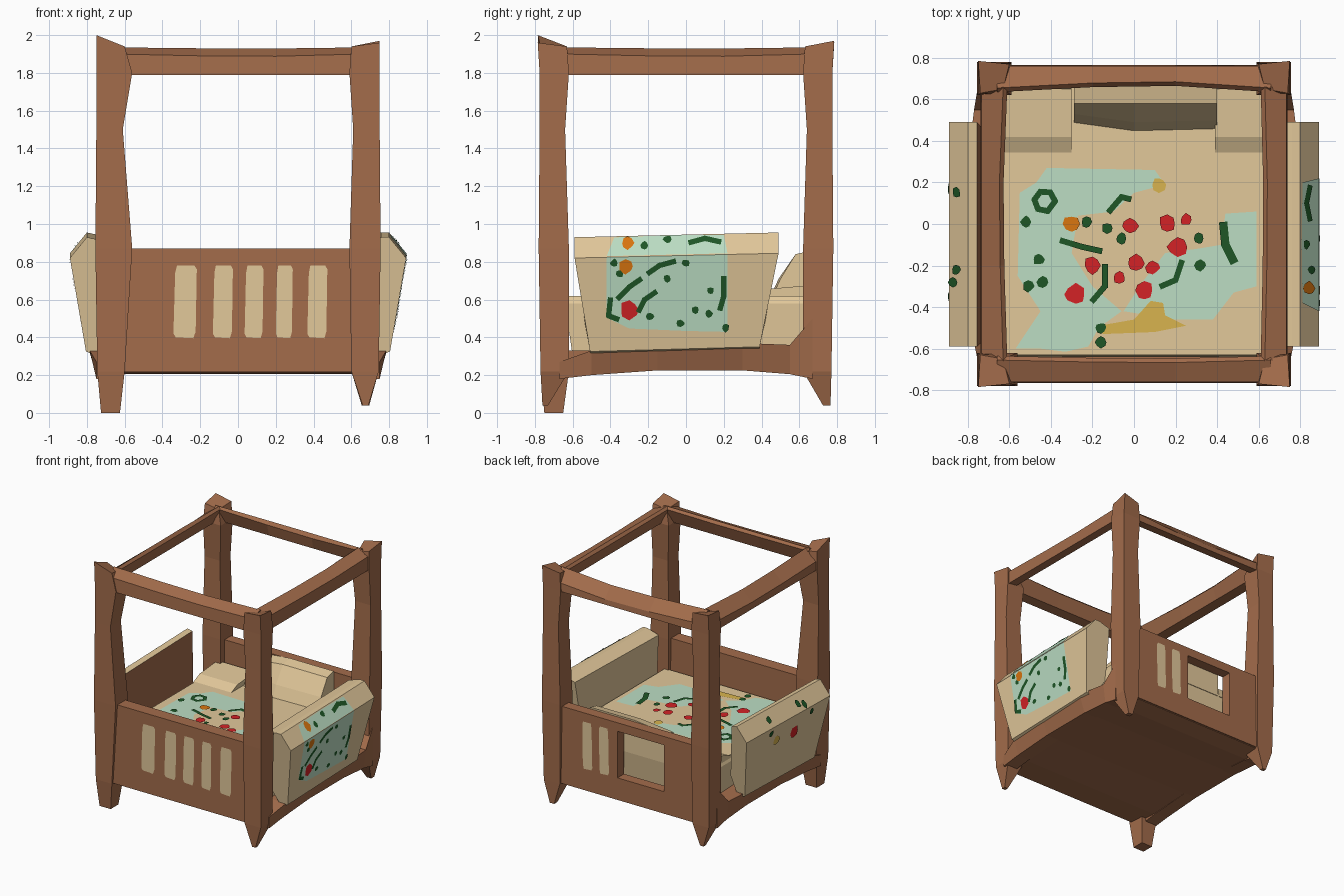
import bpy, bmesh, math, random
from mathutils import Vector

if "Cube" in bpy.data.objects:
    bpy.data.objects.remove(bpy.data.objects["Cube"])

random.seed(4)


def material(name, r, g, b):
    lin = lambda c: ((c / 255 + 0.055) / 1.055) ** 2.4 if c > 10 else c / 255 / 12.92
    m = bpy.data.materials.new(name)
    m.diffuse_color = (lin(r), lin(g), lin(b), 1)
    m.use_nodes = True
    m.node_tree.nodes["Principled BSDF"].inputs["Base Color"].default_value = m.diffuse_color
    return m


WOOD = material("brown wood", 163, 108, 75)
CREAM = material("cream cloth", 226, 200, 154)
MINT = material("mint green", 188, 222, 196)
GREEN = material("dark green", 30, 86, 38)
RED = material("red", 212, 34, 38)
ORANGE = material("orange", 218, 118, 16)
YELLOW = material("mustard yellow", 217, 180, 78)


def finish(name, bm, *mats):
    me = bpy.data.meshes.new(name)
    bm.to_mesh(me)
    bm.free()
    for m in mats:
        me.materials.append(m)
    ob = bpy.data.objects.new(name, me)
    bpy.context.collection.objects.link(ob)
    return ob


def loft(name, rings, *mats, rule=None):
    """Skin a row of matching rings and cap both ends."""
    bm = bmesh.new()
    vs = [[bm.verts.new(p) for p in r] for r in rings]
    n = len(vs[0])
    for a, b in zip(vs, vs[1:]):
        for i in range(n):
            j = (i + 1) % n
            bm.faces.new((a[i], a[j], b[j], b[i]))
    bm.faces.new(vs[0])
    bm.faces.new(vs[-1])
    bmesh.ops.recalc_face_normals(bm, faces=bm.faces)
    if rule:
        for f in bm.faces:
            f.material_index = rule(f)
    return finish(name, bm, *mats)


def box(name, x0, x1, y0, y1, z0, z1, mat):
    ring = lambda z: [(x0, y0, z), (x1, y0, z), (x1, y1, z), (x0, y1, z)]
    return loft(name, [ring(z0), ring(z1)], mat)


def decal(name, polys, place, off, mat):
    """Flat painted shapes; place(u, v, off) maps them on to a surface."""
    bm = bmesh.new()
    for poly in polys:
        f = bm.faces.new([bm.verts.new(place(u, v, off)) for u, v in poly])
        bmesh.ops.triangulate(bm, faces=[f])
    return finish(name, bm, mat)


def blob(u, v, r):
    return [(u + r * random.uniform(.8, 1.2) * math.cos(a * math.tau / 8),
             v + r * random.uniform(.8, 1.2) * math.sin(a * math.tau / 8)) for a in range(8)]


def stroke(*pts, w=.014):
    """A line of quads along the points."""
    quads = []
    for a, b in zip(pts, pts[1:]):
        a, b = Vector(a), Vector(b)
        d = (b - a).normalized()
        s = Vector((-d.y, d.x)) * w
        e = d * w * .5
        quads.append([tuple(p) for p in (a - e - s, b + e - s, b + e + s, a - e + s)])
    return quads


# Four posts with tapered feet and peaked outer corners
for label, sx, sy, foot, fw, top in (("front_left", -1, -1, 0, .05, 2.0), ("front_right", 1, -1, .04, .015, 1.96),
                                     ("back_left", -1, 1, .05, .015, 1.96), ("back_right", 1, 1, .04, .02, 1.97)):
    wide = .56 if label == "front_left" else .59
    fx, fy = .675, (.70 if fw == .05 else .745)
    rings = [[(sx * (fx + i * fw), sy * (fy + j * fw), foot) for i, j in ((1, 1), (-1, 1), (-1, -1), (1, -1))]]
    for z, ix, iy, ox, oy in ((.22, .6, .62, .745, .77), (.87, wide, .62, .755, .78),
                              (1.5, .61, .64, .75, .775), (1.8, wide, .62, .75, .775)):
        rings.append([(sx * a, sy * b, z) for a, b in ((ox, oy), (ix, oy), (ix, iy), (ox, iy))])
    rings.append([(sx * a, sy * b, z) for a, b, z in
                  ((.75, .785, top), (.60, .77, 1.94), (.63, .65, 1.91), (.74, .63, 1.94))])
    loft(label + "_post", rings, WOOD)

# Canopy rails: front and right nearly flat-topped, back and left slanted ribbons
for label, axis, s, slim in (("front", 0, -1, .012), ("back", 0, 1, .03), ("left", 1, -1, .018), ("right", 1, 1, .012)):
    rings = []
    o = .765 if axis == 0 else .74
    lift = .04 if label in ("front", "right") else 0
    for t, k in ((-.66, 0), (-.2, .8), (.2, 1), (.66, 0)):
        d = slim * k
        sec = ((o, 1.79), (o - .005, 1.86 - d + lift), (o - .11 + d, 1.935 - d * .5), (o - .13 + d, 1.92 - d), (o - .08, 1.80))
        rings.append([(t, s * q, z) if axis == 0 else (s * q, t, z) for q, z in sec])
    loft(label + "_canopy_rail", rings, WOOD)

# Front panel and back panel, the back one with an opening
box("front_panel", -.62, .62, -.755, -.65, .22, .87, WOOD)
for n, x0, x1, z0, z1 in (("left", -.62, -.33, .22, .85), ("right", .09, .62, .22, .85),
                          ("lower", -.33, .09, .22, .40), ("upper", -.33, .09, .78, .85)):
    box("back_panel_" + n, x0, x1, .67, .755, z0, z1, WOOD)

# Arched side rails flaring out to meet the bolsters
arch = ((-.67, .18, .27, .75), (-.5, .20, .33, .785), (-.15, .225, .37, .80), (.3, .225, .37, .80),
        (.55, .205, .36, .77), (.67, .18, .50, .75))
for label, s in (("left", -1), ("right", 1)):
    loft(label + "_side_rail", [[(s * x, y, z) for x, z in ((.64, lo), (.75, lo), (out, hi), (.64, hi))]
                                for y, lo, hi, out in arch], WOOD)

# Closed underside, following the arch
loft("bed_base", [[(-.66, y * 1.05, lo), (.66, y * 1.05, lo), (.66, y * 1.05, .33), (-.66, y * 1.05, .33)]
                  for y, lo in ((-.71, .215), (-.5, .205), (-.15, .225), (.3, .225), (.55, .205), (.71, .215))], WOOD)


# Painted cream slats
def slat(x, w):
    return [(x - w, .42), (x - w * .8, .40), (x + w * .7, .395), (x + w * .9, .43), (x + w * .85, .6),
            (x + w, .76), (x + w * .8, .78), (x - w * .7, .78), (x - w * .85, .74)]


decal("front_slats", [slat(x, w) for x, w in ((-.28, .062), (-.08, .053), (.085, .05), (.245, .045), (.42, .053))],
      lambda u, v, o: (u, -.755 - o, v), .004, CREAM)
decal("back_slats", [slat(x, .045) for x in (.36, .21)], lambda u, v, o: (u, .755 + o, v), .004, CREAM)

# Mattress with slightly drawn-in bottom
TOP = .62
loft("mattress", [[(-a, -b, z), (a, -b, z), (a, c, z), (-a, c, z)] for z, a, b, c in
                  ((.30, .64, .60, .62), (.58, .65, .64, .66), (TOP, .63, .63, .66))], CREAM)

# Pillow wedge and two low flat cushions beside it
loft("pillow", [[(x, y, z) for y, z in ((f, .60), (f + .05, .71), (.58, h - .02), (.665, h), (.665, .60))]
                for x, f, h in ((-.29, .48, .83), (0, .44, .86), (.40, .45, .86))], CREAM)
for label, x0, x1 in (("left", -.64, -.3), ("right", .39, .62)):
    loft(label + "_cushion", [[(x, y, z) for y, z in ((.3, .60), (.42, .655), (.65, .675), (.665, .60))]
                              for x in (x0, x1)], CREAM)

# Side bolsters leaning out over the side rails
profile = [(.64, .5), (.66, .92), (.76, .95), (.80, .95), (.89, .84), (.805, .345), (.74, .32)]
for label, s in (("left", -1), ("right", 1)):
    prof = profile if s == 1 else [(.70, .5), (.755, .94), (.80, .95)] + profile[4:]
    front = lambda z: -.50 - .09 * min(1, max(0, (z - .3) / .5))
    back = lambda z: .38 + .11 * min(1, max(0, (z - .3) / .5))
    rings = [[(s * x, f(z), z + dz) for x, z in prof] for f, dz in ((front, -.02), (back, .005))]
    rule = (lambda f: 1 if f.normal.x > .6 else 0) if s == -1 else None
    loft(label + "_bolster", rings, CREAM, WOOD, rule=rule)


def on_bolster(s):
    def place(y, z, o):
        if z <= .84:
            x = .805 + (z - .345) * .085 / .495
        else:
            x = .89 - (z - .84) * .09 / .11
        dz = -.02 + .025 * (y + .59) / 1.08
        k = o if z <= .84 else o * .8
        return (s * (x + k), y, z + dz + (o if z > .84 else 0))
    return place


# Right bolster painting
R = on_bolster(1)
decal("right_bolster_mint", [[(-.42, .84), (-.42, .52), (-.3, .46), (.0, .44), (.22, .43), (.22, .84)],
                             [(-.42, .842), (.22, .842), (.2, .94), (-.1, .945), (-.15, .92), (-.38, .94)]], R, .004, MINT)
decal("right_bolster_leaves",
      stroke((-.40, .62), (-.41, .53), (-.36, .51)) + stroke((-.36, .62), (-.3, .68), (-.24, .72)) +
      stroke((-.25, .55), (-.22, .61), (-.16, .65)) + stroke((.2, .72), (.2, .62), (.18, .55)) +
      stroke((-.2, .75), (-.14, .79), (-.06, .81)) + stroke((.02, .9), (.1, .92), (.18, .9)) +
      [blob(u, v, .02) for u, v in ((-.35, .75), (-.19, .52), (-.03, .48), (.05, .55), (.12, .53), (.21, .45),
                                    (.13, .65), (-.1, .72), (-.38, .81), (-.22, .89), (-.1, .92), (.0, .8))],
      R, .008, GREEN)
decal("right_bolster_red_flower", [blob(-.3, .56, .05)], R, .008, RED)
decal("right_bolster_orange_flowers", [blob(-.32, .79, .038), blob(-.31, .905, .032)], R, .008, ORANGE)

# Left bolster painting
L = on_bolster(-1)
decal("left_bolster_red_flower", [blob(-.15, .70, .05)], L, .006, RED)
decal("left_bolster_yellow_flower", [blob(.08, .71, .04)], L, .006, YELLOW)
decal("left_bolster_leaves", [blob(u, v, .025) for u, v in ((.15, .89), (.17, .8), (-.22, .89), (-.28, .87), (-.35, .8))],
      L, .008, GREEN)

# Mattress painting
M = lambda u, v, o: (u, v, TOP + o)
decal("blanket_mint", [
    [(-.42, .27), (.1, .26), (.15, .19), (.0, .15), (-.1, .06), (-.27, .04), (-.3, -.14), (-.2, -.3), (-.06, -.42),
     (-.17, -.5), (-.22, -.59), (-.33, -.615), (-.45, -.6), (-.57, -.6), (-.45, -.42), (-.56, -.25), (-.55, .15), (-.47, .2)],
    [(.44, .05), (.59, .06), (.59, -.3), (.48, -.33), (.38, -.46), (.2, -.46), (-.05, -.42), (.04, -.28),
     (.15, -.14), (.3, -.12), (.42, -.1)]], M, .004, MINT)
decal("blanket_yellow", [[(-.17, -.49), (0, -.46), (.08, -.37), (.14, -.38), (.15, -.44), (.25, -.49), (.1, -.52), (-.15, -.53)],
                         blob(.12, .19, .035)], M, .007, YELLOW)
ring = [(-.43 + .05 * math.cos(a), .11 + .05 * math.sin(a)) for a in (0, 1, 2, 3, 4, 5, 6.28)]
decal("blanket_leaves",
      stroke(*ring) + stroke((-.35, -.08), (-.25, -.11), (-.16, -.13)) + stroke((-.2, -.37), (-.14, -.3), (-.14, -.2)) +
      stroke((.13, -.3), (.2, -.27), (.23, -.18)) + stroke((-.12, .06), (-.06, .13), (-.02, .12)) +
      stroke((.43, 0), (.44, -.1), (.48, -.18), w=.02) +
      [blob(u, v, .026) for u, v in ((-.13, -.02), (-.52, .01), (-.51, -.3), (-.44, -.28), (-.46, -.17), (-.16, -.5),
                                     (-.16, -.57), (-.23, .01), (-.06, -.07), (.31, -.07), (.32, -.2))],
      M, .009, GREEN)
decal("blanket_red_flowers", [blob(*c) for c in (
    (.16, 0, .042), (.25, .02, .028), (.21, -.11, .048), (-.02, -.01, .038), (.01, -.19, .04), (.09, -.21, .032),
    (-.2, -.2, .04), (-.28, -.34, .048), (.05, -.32, .045), (-.07, -.26, .03))], M, .01, RED)
decal("blanket_orange_flower", [blob(-.3, 0, .04)], M, .01, ORANGE)
